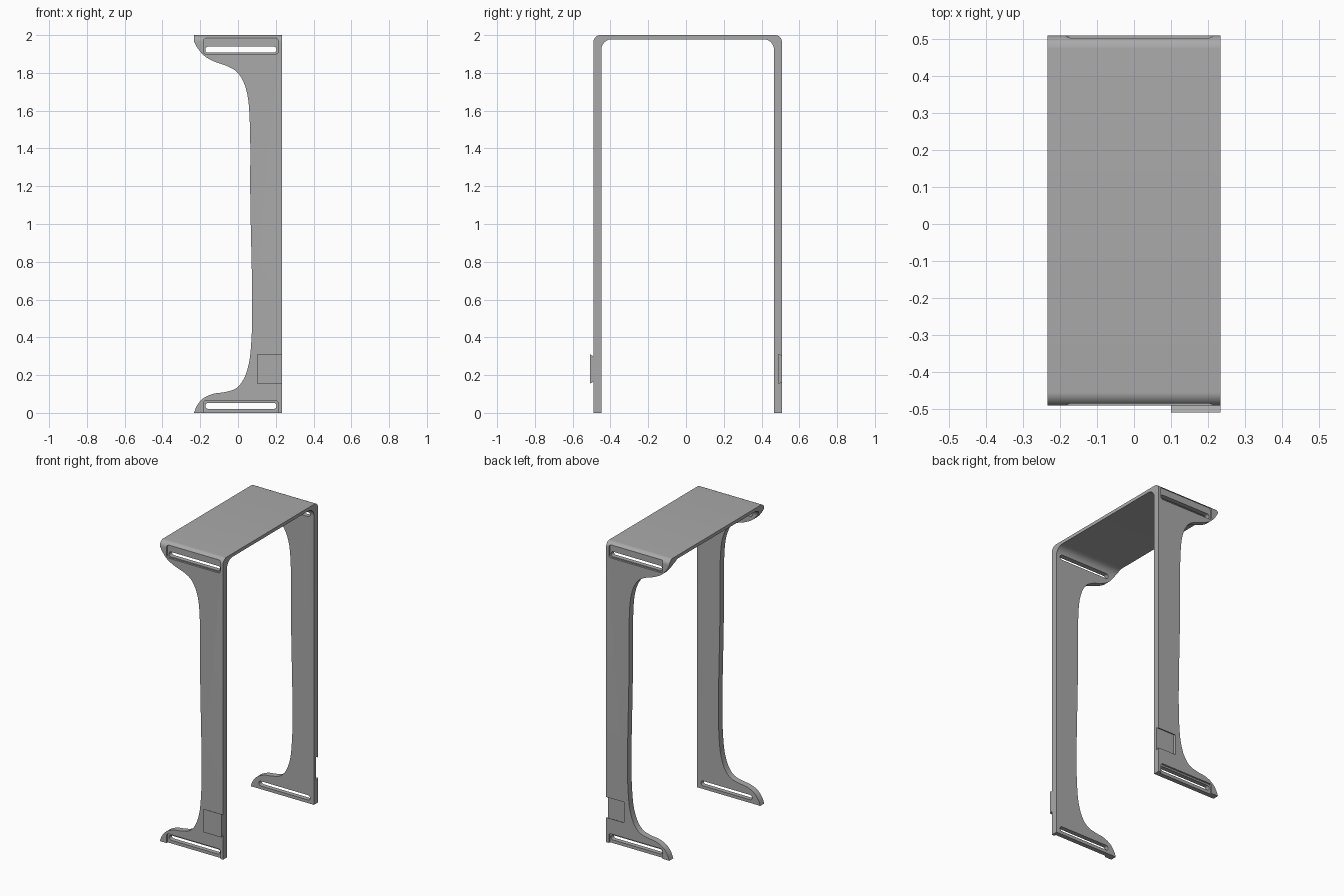
import bpy
import bmesh
from math import sqrt
from mathutils import Vector

cube = bpy.data.objects.get("Cube")
if cube:
    bpy.data.objects.remove(cube, do_unlink=True)

grey = bpy.data.materials.new("plain_grey")
grey.use_nodes = True
COLOUR = (0.4, 0.4, 0.4, 1)
grey.diffuse_color = COLOUR
grey.node_tree.nodes["Principled BSDF"].inputs["Base Color"].default_value = COLOUR

HALF_W = 0.233                      # half width in x
FRONT, BACK = -0.49, 0.508          # outer faces of the two legs
WALL, ROOF = 0.042, 0.022           # thickness of legs and top


def rounded(corners, steps=8):
    """Outline from (a, b, radius) corners, each filleted with a curve."""
    out = []
    for i, (a, b, r) in enumerate(corners):
        p = Vector((a, b))
        if r == 0:
            out.append(p)
            continue
        u = (Vector(corners[i - 1][:2]) - p).normalized()
        v = (Vector(corners[(i + 1) % len(corners)][:2]) - p).normalized()
        centre = p + (u + v) * r
        for k in range(steps + 1):
            t = k / steps
            d = (p + u * r).lerp(p + v * r, t) - centre
            out.append(centre + d.normalized() * r)
    return out


def rounded_box(a0, a1, b0, b1, r):
    return rounded([(a0, b0, r), (a1, b0, r), (a1, b1, r), (a0, b1, r)])


def spline(points, steps=5):
    """Smooth curve through the points."""
    p = [Vector(q) for q in points]
    p = [p[0] * 2 - p[1]] + p + [p[-1] * 2 - p[-2]]
    out = []
    for a, b, c, d in zip(p, p[1:], p[2:], p[3:]):
        k = sqrt((c - b).length)
        k0, k1 = sqrt((b - a).length), sqrt((d - c).length)
        m1 = ((b - a) / k0 - (c - a) / (k0 + k) + (c - b) / k) * k
        m2 = ((c - b) / k - (d - b) / (k + k1) + (d - c) / k1) * k
        for i in range(steps):
            t = i / steps
            out.append(b + m1 * t + (3 * (c - b) - 2 * m1 - m2) * t * t
                       + (2 * (b - c) + m1 + m2) * t ** 3)
    return out + [p[-2]]


def prism(name, outline, axis, lo, hi):
    """Extrude an outline along x (outline is y, z) or y (outline is x, z)."""
    bm = bmesh.new()
    place = (lambda q, s: (s, q[0], q[1])) if axis == "x" else (lambda q, s: (q[0], s, q[1]))
    face = bm.faces.new([bm.verts.new(place(q, lo)) for q in outline])
    new = bmesh.ops.extrude_face_region(bm, geom=[face])["geom"]
    shift = Vector(place((0, 0), hi - lo))
    bmesh.ops.translate(bm, vec=shift, verts=[g for g in new if isinstance(g, bmesh.types.BMVert)])
    bmesh.ops.recalc_face_normals(bm, faces=bm.faces)
    mesh = bpy.data.meshes.new(name)
    bm.to_mesh(mesh)
    bm.free()
    mesh.materials.append(grey)
    obj = bpy.data.objects.new(name, mesh)
    bpy.context.collection.objects.link(obj)
    return obj


def cut(target, tool):
    tool.hide_render = True
    mod = target.modifiers.new("cut", "BOOLEAN")
    mod.operation, mod.solver, mod.object = "DIFFERENCE", "EXACT", tool
    bpy.context.view_layer.objects.active = target
    bpy.ops.object.modifier_apply(modifier=mod.name)
    bpy.data.objects.remove(tool, do_unlink=True)


# Arch: two legs and a top, bent from one sheet
inner_f, inner_b, ceiling = FRONT + WALL, BACK - WALL, 2 - ROOF
arch = prism("arch_frame", rounded([
    (FRONT, 0, 0), (FRONT, 2, 0.036), (BACK, 2, 0.036), (BACK, 0, 0),
    (inner_b, 0, 0), (inner_b, ceiling, 0.055), (inner_f, ceiling, 0.055), (inner_f, 0, 0),
]), "x", -HALF_W, HALF_W)

# Curved waist removed from the one side of both legs
waist = spline([
    (-0.233, 1.965), (-0.213, 1.93), (-0.178, 1.89), (-0.125, 1.86), (-0.055, 1.835),
    (-0.008, 1.807), (0.024, 1.762), (0.05, 1.683), (0.063, 1.52), (0.065, 1.13),
    (0.075, 0.6), (0.071, 0.386), (0.056, 0.254), (0.025, 0.17), (-0.015, 0.127),
    (-0.07, 0.11), (-0.135, 0.1), (-0.188, 0.074), (-0.218, 0.037), (-0.233, 0),
])
cut(arch, prism("waist_cutter", waist + [Vector((-0.4, -0.02)), Vector((-0.4, 1.965))], "y", -1, 1))

# Shallow recesses on the outer faces, each with a long slot through the leg
for low, high, slot_low, slot_high in ((1.9, 1.984, 1.907, 1.939), (-0.1, 0.064, 0.021, 0.053)):
    recess = rounded_box(-0.183, 0.213, low, high, 0.014)
    cut(arch, prism("recess_cutter", recess, "y", FRONT - 0.1, FRONT + 0.012))
    cut(arch, prism("recess_cutter", recess, "y", BACK - 0.012, BACK + 0.1))
    slot = rounded_box(-0.173, 0.204, slot_low, slot_high, 0.0155)
    cut(arch, prism("slot_cutter", slot, "y", -1, 1))

# Dovetail tab on the front leg, matching socket in the back leg
DEPTH = 0.018


def dovetail(name, y, neck, x1):
    return prism(name, [(y, 0.155), (y, 0.31), (y + neck, 0.3), (y + neck, 0.165)], "x", 0.1, x1)


tab = dovetail("dovetail_tab", FRONT - DEPTH, DEPTH, HALF_W)
cut(arch, dovetail("socket_cutter", BACK - DEPTH, DEPTH + 0.001, HALF_W + 0.1))

# Smooth curved faces, keep the hard edges
bpy.ops.object.select_all(action="DESELECT")
for obj in (arch, tab):
    obj.select_set(True)
bpy.context.view_layer.objects.active = arch
bpy.ops.object.shade_smooth_by_angle(angle=0.5)
